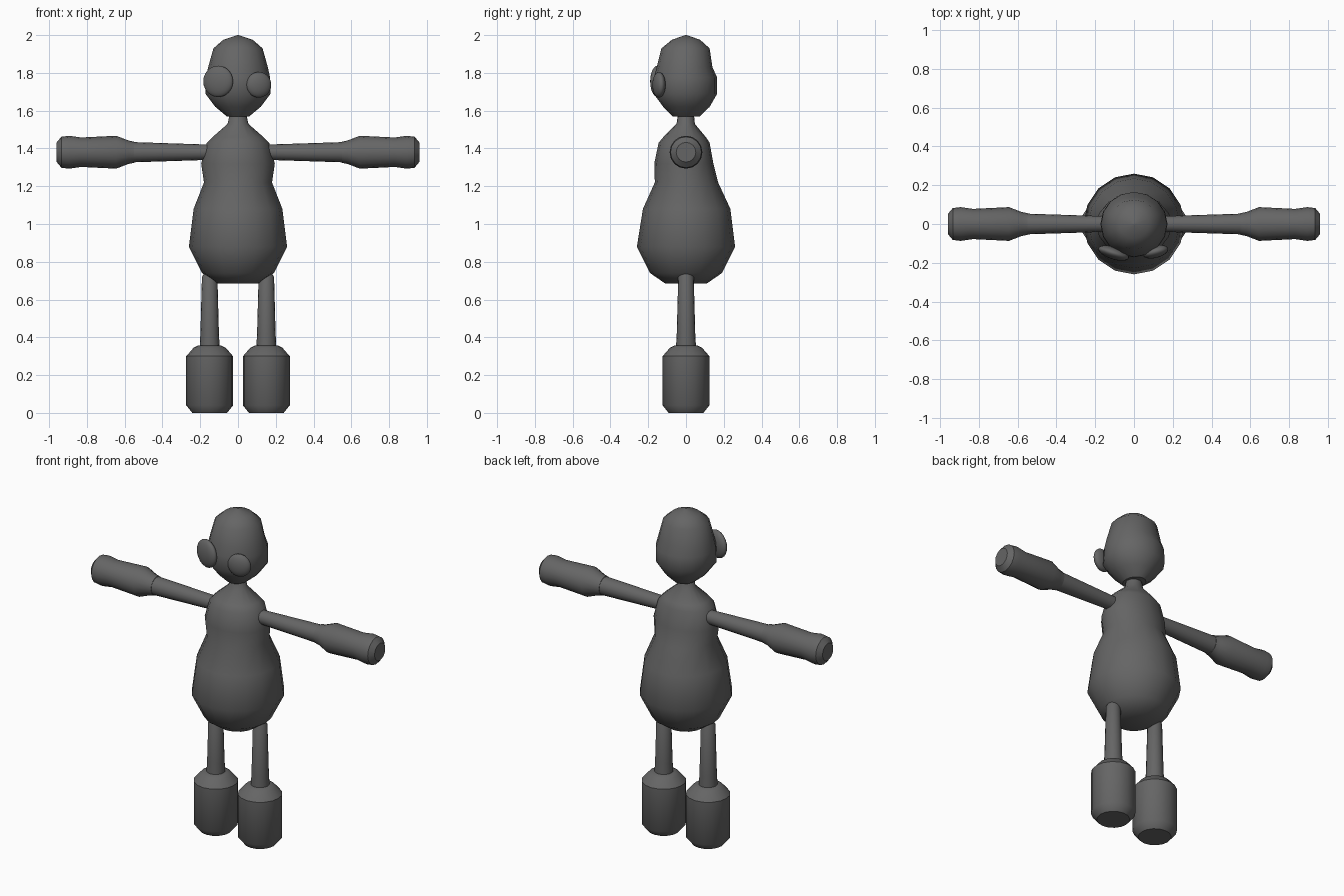
import bpy
import math
from mathutils import Matrix, Vector

cube = bpy.data.objects.get("Cube")
if cube:
    bpy.data.objects.remove(cube, do_unlink=True)

GREY = (0.13, 0.13, 0.13, 1)
mat = bpy.data.materials.new("dark grey")
mat.use_nodes = True
mat.diffuse_color = GREY
bsdf = mat.node_tree.nodes["Principled BSDF"]
bsdf.inputs["Base Color"].default_value = GREY


def finish(obj, angle=40):
    """Give the part its colour and smooth shading."""
    obj.data.materials.append(mat)
    bpy.ops.object.select_all(action="DESELECT")
    obj.select_set(True)
    bpy.context.view_layer.objects.active = obj
    bpy.ops.object.shade_smooth_by_angle(angle=math.radians(angle))
    return obj


def loft(name, rings, sides=16, matrix=Matrix(), angle=40):
    """Closed stack of rings: (height, half width, front depth, back depth)."""
    verts, faces = [], []
    for z, rx, front, back in rings:
        for i in range(sides):
            a = math.tau * i / sides
            s = math.sin(a)
            verts.append(matrix @ Vector((rx * math.cos(a), s * (back if s > 0 else front), z)))
    for r in range(len(rings) - 1):
        for i in range(sides):
            j = (i + 1) % sides
            a, b = r * sides, (r + 1) * sides
            faces.append((a + i, a + j, b + j, b + i))
    faces.append(tuple(reversed(range(sides))))
    faces.append(tuple(range(len(verts) - sides, len(verts))))
    mesh = bpy.data.meshes.new(name)
    mesh.from_pydata(verts, [], faces)
    obj = bpy.data.objects.new(name, mesh)
    bpy.context.collection.objects.link(obj)
    return finish(obj, angle)


def lathe(name, profile, matrix, sides=16):
    return loft(name, [(h, r, r, r) for h, r in profile], sides, matrix)


# Pear-shaped body with a narrow neck
loft("body", [
    (0.685, 0.11, 0.11, 0.11), (0.74, 0.19, 0.19, 0.19),
    (0.88, 0.26, 0.26, 0.26), (1.08, 0.235, 0.228, 0.235),
    (1.22, 0.18, 0.165, 0.17), (1.32, 0.195, 0.168, 0.145),
    (1.43, 0.165, 0.145, 0.125), (1.46, 0.135, 0.12, 0.105),
    (1.53, 0.055, 0.05, 0.047), (1.60, 0.04, 0.04, 0.04)])

# Head with a dent at the back of the skull
loft("head", [
    (1.57, 0.06, 0.07, 0.075), (1.62, 0.12, 0.12, 0.125),
    (1.69, 0.173, 0.172, 0.165), (1.775, 0.17, 0.17, 0.165),
    (1.83, 0.158, 0.155, 0.14), (1.93, 0.13, 0.13, 0.125),
    (1.975, 0.078, 0.075, 0.075), (2.0, 0.004, 0.004, 0.004)])

# Flattened eyes of unequal size, each turned outwards
for name, x, y, z, radius, turn in (
        ("right_eye", -0.105, -0.15, 1.755, 0.083, -18),
        ("left_eye", 0.11, -0.143, 1.737, 0.068, 14)):
    bpy.ops.mesh.primitive_uv_sphere_add(segments=24, ring_count=12, radius=1,
                                         location=(x, y, z))
    eye = bpy.context.object
    eye.name = name
    eye.scale = (radius, 0.032, radius)
    eye.rotation_euler.z = math.radians(turn)
    finish(eye, 60)

# Limbs, one set for each side
for side, sx in (("left", 1), ("right", -1)):
    arm = Matrix.Translation((0, 0, 1.38)) @ Matrix.Rotation(sx * math.pi / 2, 4, "Y")
    lathe(side + "_arm", [(0.1, 0.04), (0.2, 0.042), (0.57, 0.054)], arm)
    lathe(side + "_hand", [
        (0.55, 0.056), (0.58, 0.062), (0.645, 0.087), (0.83, 0.078),
        (0.895, 0.087), (0.935, 0.082), (0.96, 0.052)], arm)
    leg = Matrix.Translation((sx * 0.15, 0, 0))
    lathe(side + "_leg", [(0.33, 0.054), (0.42, 0.049), (0.72, 0.041), (0.745, 0.025)], leg)
    lathe(side + "_foot", [
        (0, 0.092), (0.04, 0.124), (0.30, 0.124), (0.345, 0.085), (0.357, 0.06)], leg)
